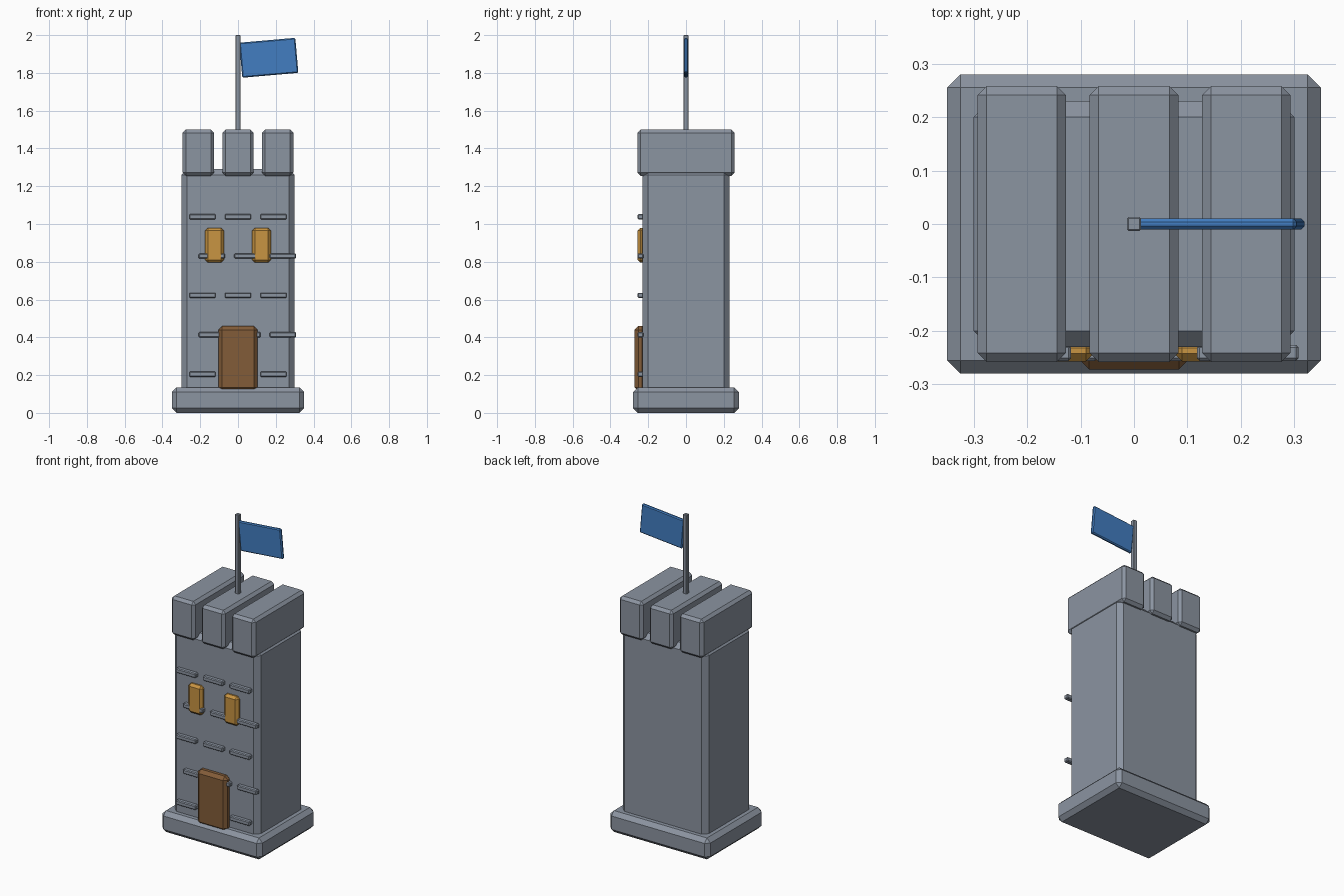
import bpy, bmesh, math
from mathutils import Matrix

if "Cube" in bpy.data.objects:
    bpy.data.objects.remove(bpy.data.objects["Cube"])


def material(name, rgb):
    m = bpy.data.materials.new(name)
    m.diffuse_color = (*rgb, 1)
    m.use_nodes = True
    m.node_tree.nodes["Principled BSDF"].inputs["Base Color"].default_value = m.diffuse_color
    return m


STONE = material("grey stone", (0.26, 0.297, 0.356))
WOOD = material("brown wood", (0.225, 0.107, 0.04))
GLOW = material("amber window", (0.58, 0.297, 0.054))
BLUE = material("blue cloth", (0.054, 0.207, 0.535))


def block(name, x, y, z, mat, bevel, tilt=0):
    """Chamfered box from (min, max) ranges, tilted about y."""
    ranges = (x, y, z)
    size = [b - a for a, b in ranges]
    bm = bmesh.new()
    bmesh.ops.create_cube(bm, size=1, matrix=Matrix.Diagonal((*size, 1)))
    bmesh.ops.bevel(bm, geom=bm.edges[:], offset=bevel, segments=1,
                    affect='EDGES', profile=0.5)
    me = bpy.data.meshes.new(name)
    bm.to_mesh(me)
    bm.free()
    me.materials.append(mat)
    ob = bpy.data.objects.new(name, me)
    ob.location = [(a + b) / 2 for a, b in ranges]
    ob.rotation_euler.y = tilt
    bpy.context.collection.objects.link(ob)
    return ob


# plinth and tower body
block("base", (-0.35, 0.35), (-0.28, 0.28), (0, 0.135), STONE, 0.025)
block("tower", (-0.30, 0.30), (-0.23, 0.23), (0.08, 1.29), STONE, 0.03)

# battlement blocks running front to back
for i in (-1, 0, 1):
    c = 0.21 * i
    block("battlement", (c - 0.083, c + 0.083), (-0.258, 0.258),
          (1.255, 1.50), STONE, 0.017)

# staggered brick strips on the front
for row in range(5):
    z = 0.205 + 0.2085 * row
    shift = 0.05 * (row % 2)
    for col in (-1, 0, 1):
        c = 0.188 * col + shift
        block("brick", (c - 0.07, c + 0.07), (-0.256, -0.226),
              (z - 0.014, z + 0.014), STONE, 0.005)

# door and windows
block("door", (-0.104, 0.104), (-0.272, -0.212), (0.115, 0.46), WOOD, 0.02)
for s in (-1, 1):
    c = 0.125 * s
    block("window", (c - 0.05, c + 0.05), (-0.257, -0.217),
          (0.795, 0.98), GLOW, 0.015)

# flagpole and tilted flag
block("flagpole", (-0.013, 0.013), (-0.013, 0.013), (1.45, 2.0), STONE, 0.003)
block("flag", (0.014, 0.312), (-0.01, 0.01), (1.787, 1.973), BLUE, 0.006,
      tilt=-math.radians(5))
